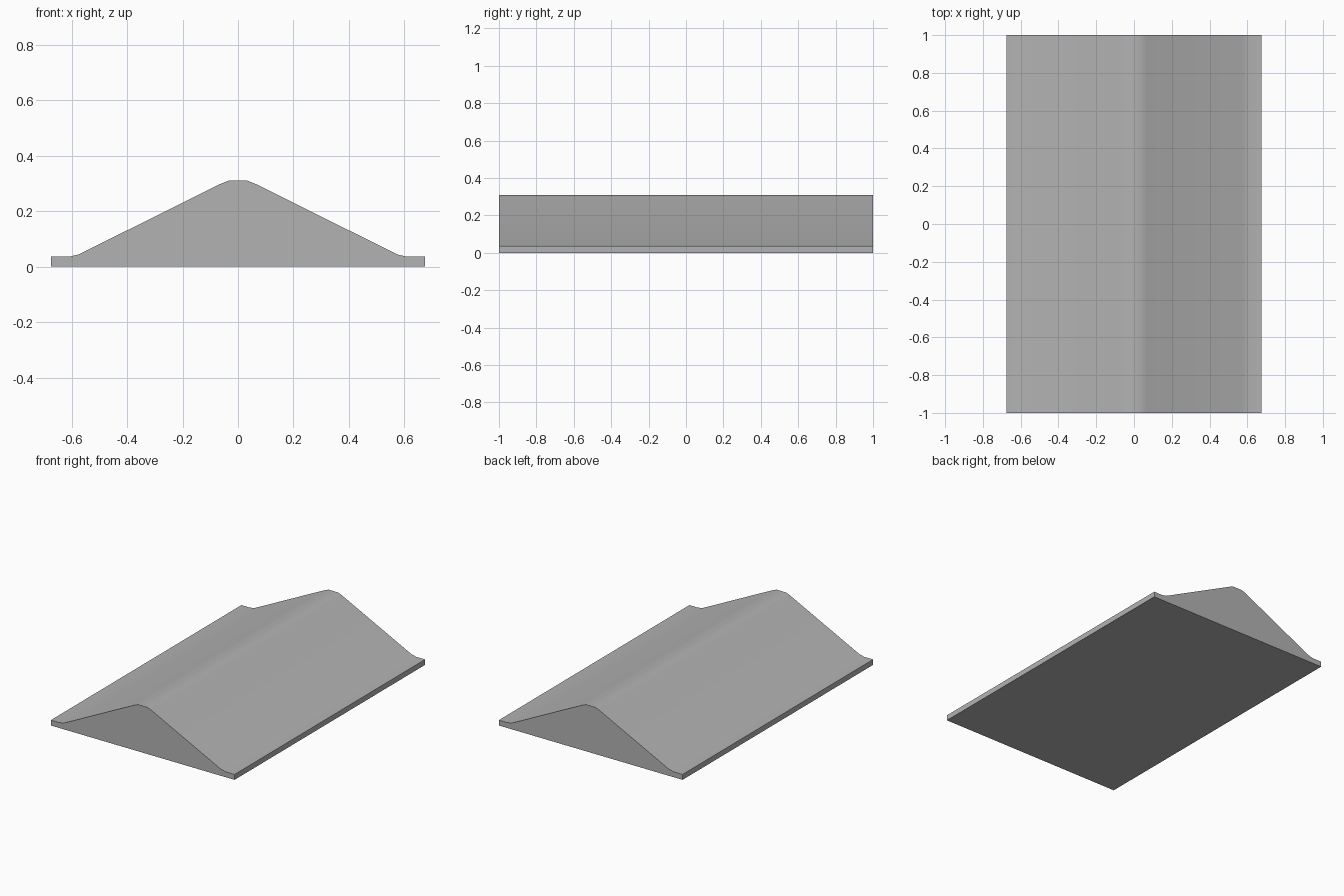
import bpy
import bmesh
import math

old = bpy.data.objects.get("Cube")
if old:
    bpy.data.objects.remove(old, do_unlink=True)

# Plain grey material
grey = bpy.data.materials.new("mid grey")
grey.use_nodes = True
colour = (0.45, 0.45, 0.45, 1)
grey.diffuse_color = colour
grey.node_tree.nodes["Principled BSDF"].inputs["Base Color"].default_value = colour

# Half of the cross-section, from the bottom edge up to the ridge
half = [(0.675, 0), (0.675, 0.036), (0.61, 0.036), (0.575, 0.044),
        (0.065, 0.298), (0.035, 0.31)]
profile = half + [(-x, z) for x, z in reversed(half)]

# Extrude the mirrored cross-section from front to back
bm = bmesh.new()
front = bm.faces.new([bm.verts.new((x, -1, z)) for x, z in profile])
result = bmesh.ops.extrude_face_region(bm, geom=[front], use_keep_orig=True)
moved = [v for v in result["geom"] if isinstance(v, bmesh.types.BMVert)]
bmesh.ops.translate(bm, verts=moved, vec=(0, 2, 0))
bmesh.ops.recalc_face_normals(bm, faces=bm.faces)
mesh = bpy.data.meshes.new("ridge_cap")
bm.to_mesh(mesh)
bm.free()
mesh.materials.append(grey)

ridge = bpy.data.objects.new("ridge_cap", mesh)
bpy.context.collection.objects.link(ridge)

# Soft bends along the ridge and eaves, crisp outer edges
bpy.ops.object.select_all(action="DESELECT")
ridge.select_set(True)
bpy.context.view_layer.objects.active = ridge
bpy.ops.object.shade_smooth_by_angle(angle=math.radians(30))
